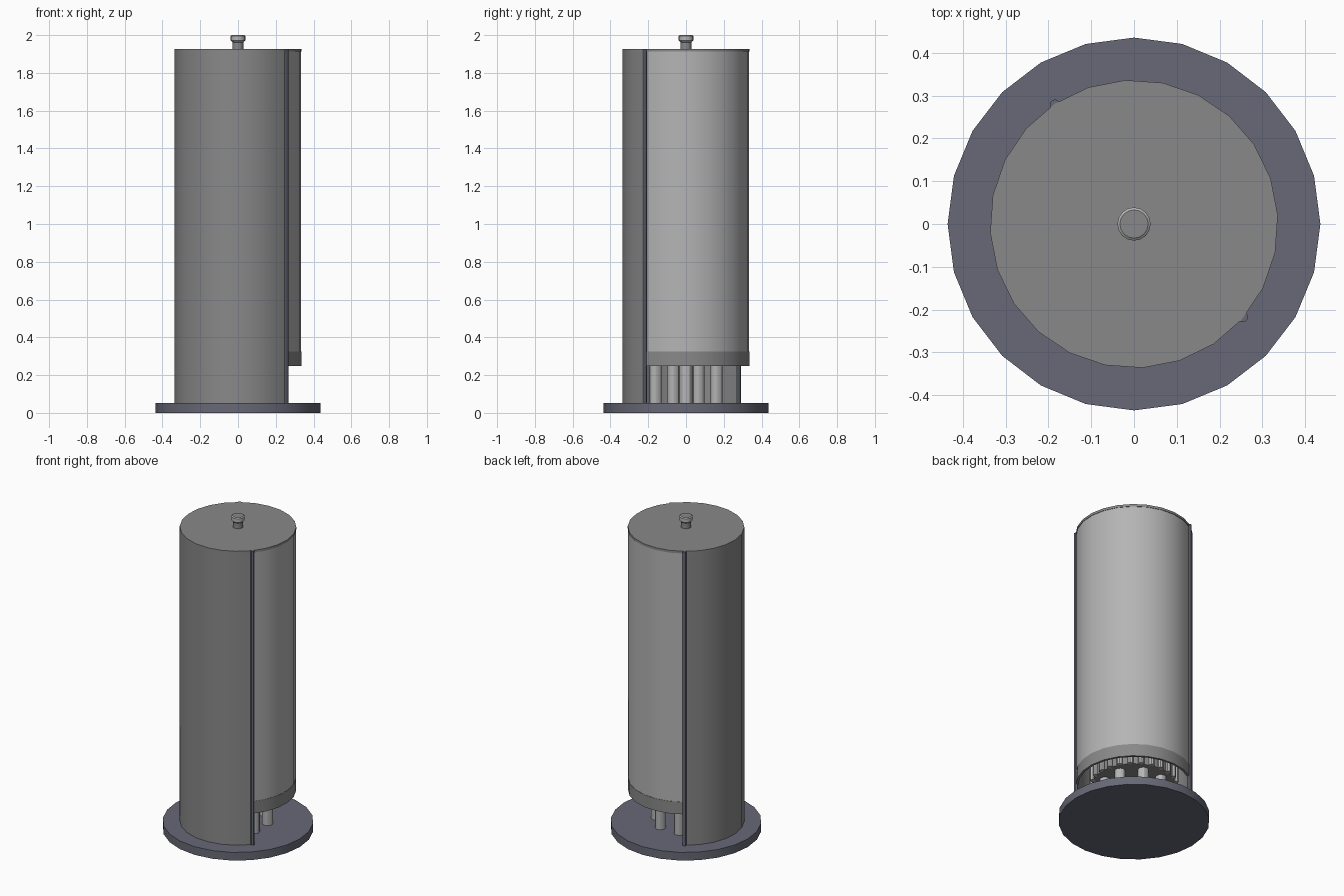
import bpy, bmesh
from math import cos, sin, radians, tau

if "Cube" in bpy.data.objects:
    bpy.data.objects.remove(bpy.data.objects["Cube"])


def material(name, r, g, b):
    m = bpy.data.materials.new(name)
    m.use_nodes = True
    m.diffuse_color = (r, g, b, 1)
    m.node_tree.nodes["Principled BSDF"].inputs["Base Color"].default_value = (r, g, b, 1)
    return m


GREY = material("mid grey", .25, .25, .25)
LIGHT = material("light grey", .46, .46, .46)
SLATE = material("slate blue", .135, .14, .18)

SEGMENTS = 24
TURN = 3.5          # rotation of the column facets in degrees
EDGE_A, EDGE_B = 123.5, 319.5   # where the front shell starts and ends


def finish(name, bm, mats):
    bmesh.ops.recalc_face_normals(bm, faces=bm.faces[:])
    mesh = bpy.data.meshes.new(name)
    bm.to_mesh(mesh)
    bm.free()
    for m in mats:
        mesh.materials.append(m)
    ob = bpy.data.objects.new(name, mesh)
    bpy.context.collection.objects.link(ob)
    bpy.ops.object.select_all(action='DESELECT')
    ob.select_set(True)
    bpy.context.view_layer.objects.active = ob
    bpy.ops.object.shade_smooth_by_angle(angle=radians(30))
    return ob


def lathe(name, profile, mats, x=0, y=0, n=SEGMENTS, turn=0):
    """Closed solid from (radius, height) rings, capped at both ends."""
    bm = bmesh.new()
    rings = [[bm.verts.new((x + r * cos(radians(turn) + tau * i / n),
                            y + r * sin(radians(turn) + tau * i / n), z))
              for i in range(n)] for r, z in profile]
    for low, high in zip(rings, rings[1:]):
        for i in range(n):
            j = (i + 1) % n
            bm.faces.new((low[i], low[j], high[j], high[i]))
    bm.faces.new(rings[0])
    bm.faces.new(rings[-1])
    return finish(name, bm, mats)


def arc_wall(name, start, end, inner, outer, bottom, top, mats):
    """Thick curved wall whose facets line up with the column."""
    step = 360 / SEGMENTS
    angles = [start] + [a for a in (TURN + step * k for k in range(2 * SEGMENTS))
                        if start + 1 < a < end - 1] + [end]
    bm = bmesh.new()
    sections = []
    for a in angles:
        c, s = cos(radians(a)), sin(radians(a))
        sections.append([bm.verts.new((r * c, r * s, z)) for r, z in
                         ((inner, bottom), (outer, bottom), (outer, top), (inner, top))])
    for p, q in zip(sections, sections[1:]):
        for i in range(4):
            j = (i + 1) % 4
            bm.faces.new((p[i], p[j], q[j], q[i]))
    bm.faces.new(sections[0])
    bm.faces.new(sections[-1])
    return finish(name, bm, mats)


# Base plate and column cap
lathe("base_plate", [(.436, 0), (.436, .052)], [SLATE])
lathe("column_cap", [(.337, 1.912), (.337, 1.927)], [GREY], turn=TURN)

# Front shell down to the base, shorter rear panel and its lower band
arc_wall("front_shell", EDGE_A, EDGE_B, .327, .337, .05, 1.914, [GREY])
arc_wall("rear_panel", EDGE_B, EDGE_A + 360, .322, .334, .325, 1.914, [LIGHT])
arc_wall("rear_lower_band", EDGE_B, EDGE_A + 360, .322, .336, .248, .326, [GREY])

# Dark trim rods on the two shell edges
for side, angle in (("left", EDGE_B), ("right", EDGE_A)):
    a = radians(angle)
    lathe(side + "_edge_trim", [(.012, .05), (.012, 1.926)], [SLATE],
          .335 * cos(a), .335 * sin(a), n=12)

# Inner drum with ribs, carried by a ring of pipes
lathe("inner_drum", [(.24, .25), (.24, 1.9)], [GREY], turn=TURN)
for k in range(SEGMENTS):
    a = tau * k / SEGMENTS
    lathe(f"drum_rib_{k + 1}", [(.018, .25), (.018, .6)], [LIGHT],
          .24 * cos(a), .24 * sin(a), n=8)
for k in range(8):
    a = tau * (k + .5) / 8
    lathe(f"support_pipe_{k + 1}", [(.032, .05), (.032, .26)], [LIGHT],
          .175 * cos(a), .175 * sin(a), n=12)
lathe("centre_pipe", [(.035, .05), (.035, .26)], [LIGHT], n=12)

# Knob on top
lathe("knob_stem", [(.029, 1.92), (.029, 1.966)], [GREY], n=16)
knob = lathe("knob_head", [(.029, 1.962), (.039, 1.972), (.039, 1.995), (.033, 2.0)],
             [LIGHT, GREY], n=16)
for f in knob.data.polygons:
    f.material_index = int(f.normal.z > .95)
